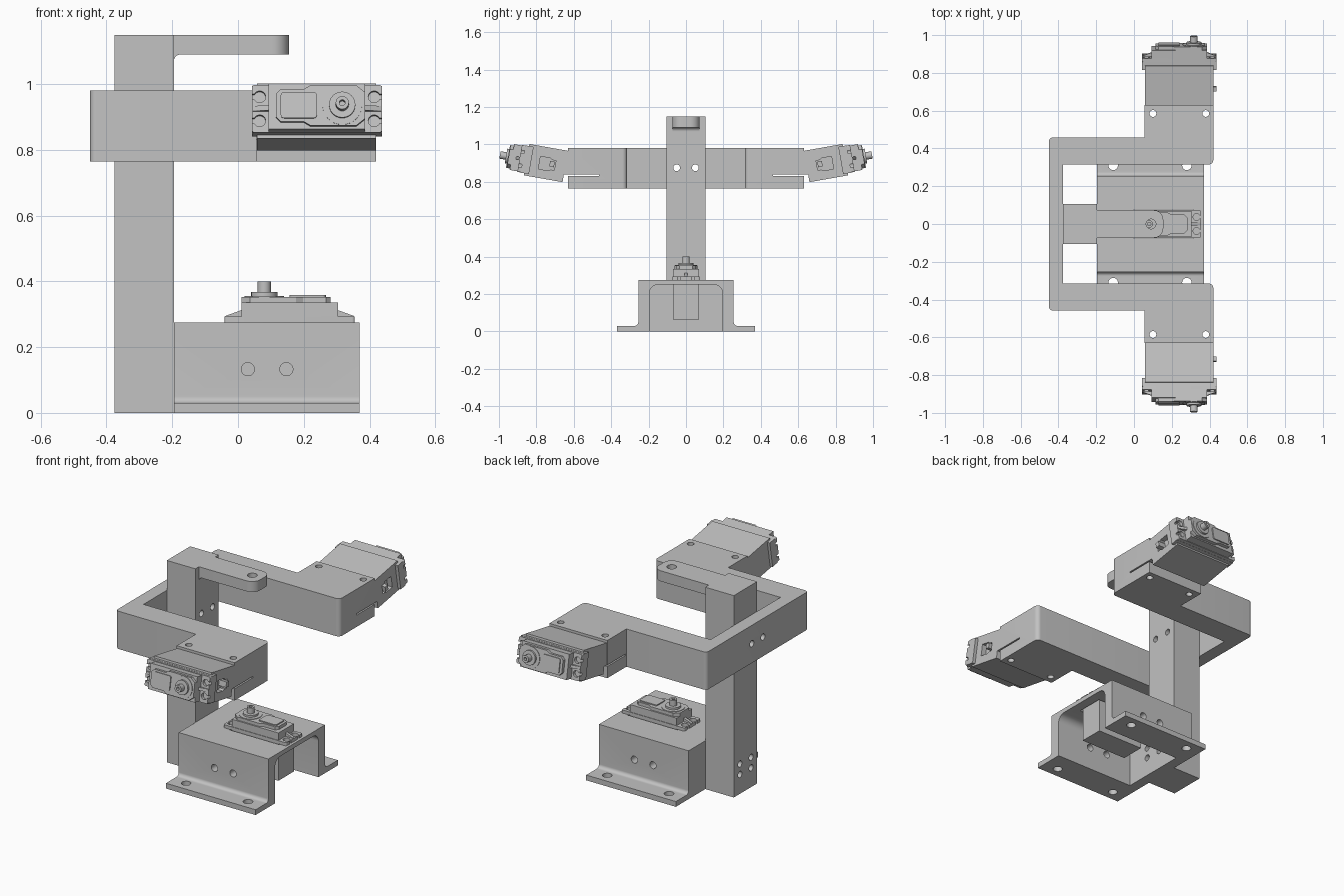
import bpy, bmesh, math
from mathutils import Vector, Matrix

cube = bpy.data.objects.get("Cube")
if cube:
    bpy.data.objects.remove(cube, do_unlink=True)

gray = bpy.data.materials.new("plain_gray")
gray.use_nodes = True
COLOR = (0.54, 0.54, 0.54, 1)
gray.diffuse_color = COLOR
gray.node_tree.nodes["Principled BSDF"].inputs["Base Color"].default_value = COLOR


# ---------- helpers ----------
def rounded(points, steps=8):
    """Outline whose corners given as (a, b, radius) become arcs."""
    out, n = [], len(points)
    for i, p in enumerate(points):
        if len(p) == 2:
            out.append(p)
            continue
        c = Vector((p[0], p[1], 0))
        u = (Vector((*points[i - 1][:2], 0)) - c).normalized()
        v = (Vector((*points[(i + 1) % n][:2], 0)) - c).normalized()
        half = u.angle(v) / 2
        t = p[2] / math.tan(half)
        mid = c + (u + v).normalized() * p[2] / math.sin(half)
        start, end = (c + u * t - mid).normalized(), (c + v * t - mid).normalized()
        for k in range(steps + 1):
            q = mid + start.slerp(end, k / steps) * p[2]
            out.append((q.x, q.y))
    return out


def rect(a0, a1, b0, b1, r=0):
    pts = [(a0, b0), (a1, b0), (a1, b1), (a0, b1)]
    return rounded([(*p, r) for p in pts]) if r else pts


def circle(a, b, r, n=24):
    return [(a + r * math.cos(k * math.tau / n), b + r * math.sin(k * math.tau / n)) for k in range(n)]


def prism(bm, outline, lo, hi, axis):
    place = {"x": lambda a, b, h: (h, a, b), "y": lambda a, b, h: (a, h, b),
             "z": lambda a, b, h: (a, b, h)}[axis]
    rings = [[bm.verts.new(place(a, b, h)) for a, b in outline] for h in (lo, hi)]
    faces = [bm.faces.new(rings[0][::-1]), bm.faces.new(rings[1])]
    n = len(outline)
    for i in range(n):
        j = (i + 1) % n
        faces.append(bm.faces.new((rings[0][i], rings[0][j], rings[1][j], rings[1][i])))
    bmesh.ops.recalc_face_normals(bm, faces=faces)


def mesh_object(name, prisms):
    bm = bmesh.new()
    for p in prisms:
        prism(bm, *p)
    me = bpy.data.meshes.new(name)
    bm.to_mesh(me)
    bm.free()
    ob = bpy.data.objects.new(name, me)
    bpy.context.collection.objects.link(ob)
    return ob


def part(name, prisms, cuts=()):
    ob = mesh_object(name, prisms)
    if cuts:
        cutter = mesh_object(name + "_cutter", cuts)
        cutter.hide_render = True
        mod = ob.modifiers.new("cut", "BOOLEAN")
        mod.operation, mod.solver, mod.object = "DIFFERENCE", "EXACT", cutter
        mod.use_self = True
        bpy.context.view_layer.update()
        dg = bpy.context.evaluated_depsgraph_get()
        me = bpy.data.meshes.new_from_object(ob.evaluated_get(dg))
        ob.modifiers.clear()
        ob.data = me
        bpy.data.objects.remove(cutter, do_unlink=True)
    ob.data.materials.clear()
    ob.data.materials.append(gray)
    ob.data.shade_smooth()
    ob.data.set_sharp_from_angle(angle=math.radians(30))
    return ob


SIDES = (-1, 1)

# ---------- base bracket: hat section with hollow and back wall ----------
half_hat = [(0.255, 0.275), (0.255, 0.03, 0.02), (0.37, 0.03), (0.37, 0)]
hat = half_hat + [(-p[0], *p[1:]) for p in reversed(half_hat)]
cavity = rounded([(-0.195, -0.05), (-0.195, 0.25, 0.045), (0.195, 0.25, 0.045), (0.195, -0.05)])
low_holes = [(circle(y * 0.05, z, 0.018), -0.5, -0.1, "x") for y in SIDES for z in (0.11, 0.17)]
part("base_bracket", [(rounded(hat), -0.195, 0.37, "x")],
     [(cavity, -0.135, 0.5, "x"), (rect(0.0, 0.314, -0.078, 0.078), 0.2, 0.3, "z")]
     + [(circle(x, y * 0.31, 0.025), -0.05, 0.1, "z") for x in (-0.11, 0.28) for y in SIDES]
     + [(circle(x, 0.133, 0.02), y * 0.18, y * 0.3, "y") for x in (0.03, 0.147) for y in SIDES]
     + low_holes)

# ---------- column and top arm ----------
bar_holes = [(circle(y * 0.05, 0.875, 0.018), -0.5, -0.1, "x") for y in SIDES]
part("column", [(rect(-0.375, -0.195, -0.105, 0.105), 0, 1.15, "z")], low_holes + bar_holes)
arm = rounded([(-0.195, -0.073), (0.155, -0.073, 0.05), (0.155, 0.073, 0.05), (-0.195, 0.073)])
part("top_arm", [(arm, 1.09, 1.15, "z")], [(circle(0.09, 0, 0.026), 1.0, 1.2, "z")])
fillet = rounded([(-0.195, 1.065), (-0.195, 1.09, 0.02), (-0.17, 1.09), (-0.17, 1.091), (-0.196, 1.091),
                  (-0.196, 1.065)])
part("arm_fillet", [(fillet, -0.073, 0.073, "y")])

# ---------- U-shaped frame ----------
half_frame = [(-0.375, 0.315), (0.42, 0.315, 0.025), (0.42, 0.63), (0.055, 0.63),
              (0.055, 0.458), (-0.45, 0.458, 0.02)]
frame = half_frame + [(p[0], -p[1], *p[2:]) for p in reversed(half_frame)]
part("frame", [(rounded(frame), 0.765, 0.98, "z")],
     bar_holes
     + [(circle(x, y * 0.585, 0.018), 0.7, 1.05, "z") for x in (0.1, 0.38) for y in SIDES]
     + [(rect(y * 0.465, y * 0.65, 0.832, 0.84), 0.0, 0.5, "x") for y in SIDES])

# ---------- tilted servo holders ----------
TILT = math.radians(10)
ROOT = Vector((0.645, 0.882))
ALONG = Vector((math.cos(TILT), math.sin(TILT)))
ACROSS = Vector((-math.sin(TILT), math.cos(TILT)))


def tilted(side, pairs):
    pts = [ROOT + ALONG * s + ACROSS * t for s, t in pairs]
    return [(side * p.x, p.y) for p in pts]


for side, label in zip(SIDES, ("front", "back")):
    neck = [(side * 0.63, 0.965), (side * 0.63, 0.84), (side * 0.653, 0.84)]
    shell = neck + tilted(side, [(0, -0.085), (0.21, -0.085), (0.21, 0.085), (0, 0.085)])
    window = tilted(side, [(0.055, -0.03), (0.075, -0.03), (0.085, -0.038), (0.14, -0.038),
                           (0.14, 0.03), (0.085, 0.03), (0.075, 0.022), (0.055, 0.022)])
    part(label + "_holder", [(shell, 0.058, 0.42, "x")], [(window, 0.39, 0.5, "x")])
    ears = tilted(side, [(0.185, -0.074), (0.23, -0.074), (0.23, 0.074), (0.185, 0.074)])
    part(label + "_holder_ears", [(ears, 0.042, 0.438, "x")])
    boss = tilted(side, [(0.06, -0.015), (0.085, -0.015), (0.085, 0.015), (0.06, 0.015)])
    part(label + "_cable_boss", [(boss, 0.38, 0.436, "x")])

# ---------- servo, drawn upright with its flange on z = 0 ----------
SHAFT = -0.077
cover = [(-0.147, -0.04), (-0.12, -0.062), (0.02, -0.062), (0.04, -0.05), (0.11, -0.05), (0.125, -0.035)]
cover += [(x, -y) for x, y in reversed(cover)]
body = [(rect(-0.147, 0.147, -0.07, 0.07), -0.212, 0.06, "z"), (cover, 0.06, 0.078, "z"),
        (rect(0.0, 0.11, -0.04, 0.04, 0.01), 0.078, 0.084, "z"),
        (circle(SHAFT, 0, 0.06, 32), 0.05, 0.081, "z")]
for s in SIDES:
    rib = [(s * 0.14, 0.01), (s * 0.195, 0.01), (s * 0.195, 0.02), (s * 0.14, 0.04)]
    body.append((rib, -0.008, 0.008, "y"))
flange = (rect(-0.198, 0.198, -0.073, 0.073, 0.008), 0.0, 0.018, "z")
notches = []
for s in SIDES:
    for y in (-0.037, 0.037):
        notches.append((circle(s * 0.174, y, 0.018), -0.05, 0.05, "z"))
        notches.append((rect(s * 0.185, s * 0.25, y - 0.008, y + 0.008), -0.06, 0.06, "z"))

servo = [part("servo_body", body),
         part("servo_flange", [flange], notches),
         part("servo_collar", [(circle(SHAFT, 0, 0.04), 0.07, 0.092, "z")]),
         part("servo_shaft", [(circle(SHAFT, 0, 0.02), 0.07, 0.125, "z")],
              [(circle(SHAFT, 0, 0.009), 0.1, 0.2, "z")])]


def servo_pose(origin, up):
    up = Vector(up).normalized()
    x = Vector((-1, 0, 0))
    m = Matrix((x, up.cross(x), up)).transposed().to_4x4()
    m.translation = origin
    return m


for side, label in zip(SIDES, ("front", "back")):
    seat = ROOT + ALONG * 0.23
    pose = servo_pose((0.24, side * seat.x, seat.y), (0, side * ALONG.x, ALONG.y))
    for piece in servo:
        twin = bpy.data.objects.new(label + "_" + piece.name, piece.data)
        bpy.context.collection.objects.link(twin)
        twin.matrix_world = pose
for piece in servo:
    piece.name = "base_" + piece.name
    piece.location = (0.157, 0, 0.275)
